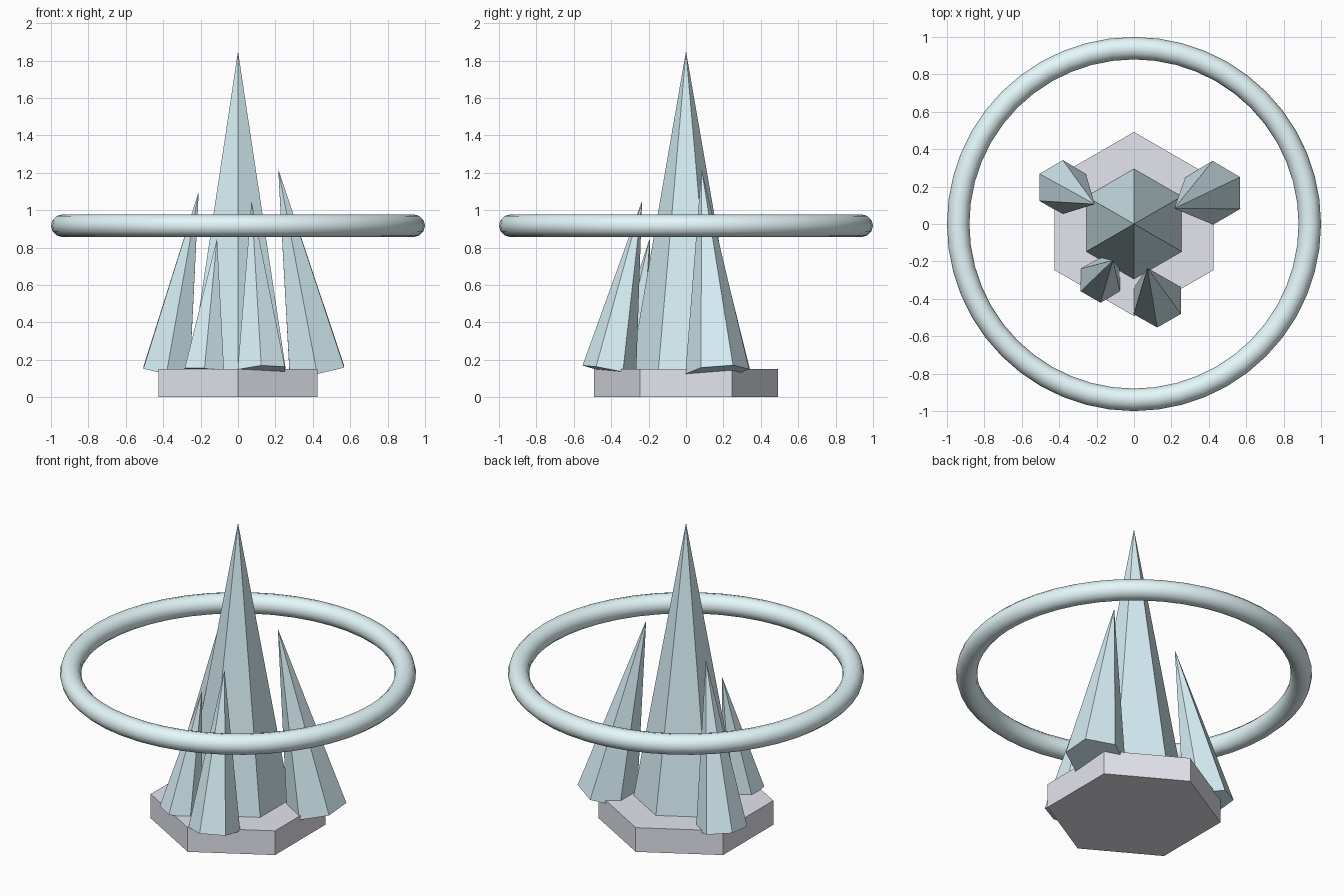
import bpy
from mathutils import Vector, Quaternion
from math import pi

if "Cube" in bpy.data.objects:
    bpy.data.objects.remove(bpy.data.objects["Cube"])


def material(name, rgb):
    mat = bpy.data.materials.new(name)
    mat.diffuse_color = (*rgb, 1)
    mat.use_nodes = True
    mat.node_tree.nodes["Principled BSDF"].inputs["Base Color"].default_value = mat.diffuse_color
    return mat


stone = material("pale_stone", (0.78, 0.79, 0.86))
ice = material("ice_blue", (0.68, 0.87, 0.92))
pale_ice = material("pale_ice", (0.78, 0.94, 0.96))


def finish(name, mat):
    obj = bpy.context.object
    obj.name = name
    obj.data.materials.append(mat)
    return obj


def crystal(name, radius, base, tip):
    """Six-sided spike whose base is square to its leaning axis."""
    base, tip = Vector(base), Vector(tip)
    axis = tip - base
    bpy.ops.mesh.primitive_cone_add(vertices=6, radius1=radius, radius2=0,
                                    depth=axis.length, location=(base + tip) / 2)
    obj = finish(name, ice)
    obj.rotation_mode = 'QUATERNION'
    obj.rotation_quaternion = Vector((0, 0, 1)).rotation_difference(axis)


# Hexagonal base slab
bpy.ops.mesh.primitive_cylinder_add(vertices=6, radius=0.492, depth=0.15,
                                    location=(0, 0, 0.075))
finish("base_slab", stone)

# Tall central spike and four leaning spikes
crystal("main_crystal", 0.295, (0, 0, 0.148), (0, 0, 1.85))
crystal("right_crystal", 0.171, (0.422, 0.167, 0.137), (0.215, 0.083, 1.22))
crystal("left_crystal", 0.145, (-0.382, 0.197, 0.137), (-0.21, 0.106, 1.10))
crystal("front_right_crystal", 0.146, (0.125, -0.41, 0.142), (0.072, -0.235, 1.05))
crystal("front_left_crystal", 0.122, (-0.18, -0.30, 0.137), (-0.112, -0.194, 0.85))

# Floating ring
bpy.ops.mesh.primitive_torus_add(major_segments=48, minor_segments=12,
                                 major_radius=0.94, minor_radius=0.06,
                                 location=(0, 0, 0.917))
finish("floating_ring", pale_ice)
bpy.ops.object.shade_smooth()
